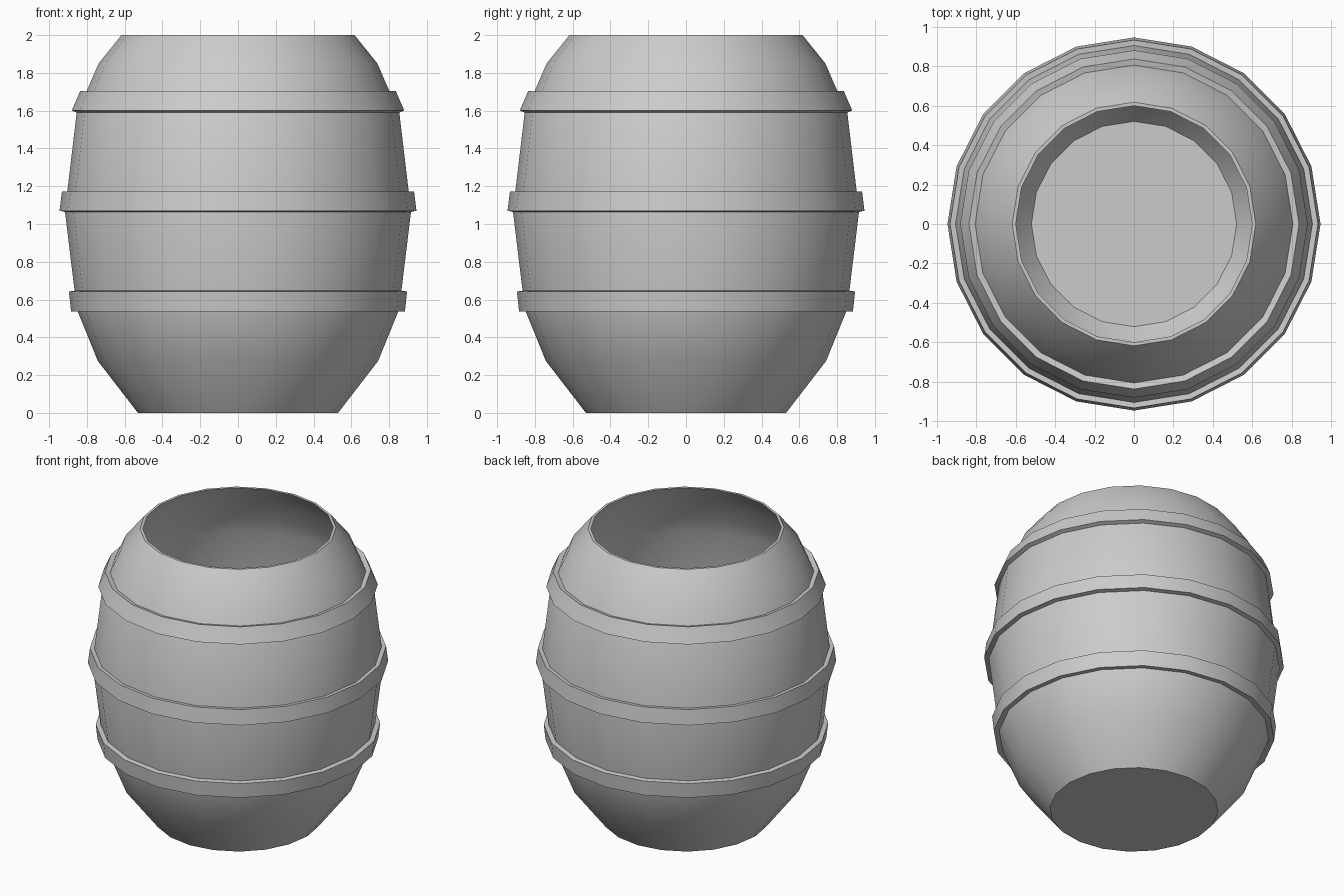
import bpy, bmesh, math

if "Cube" in bpy.data.objects:
    bpy.data.objects.remove(bpy.data.objects["Cube"])

SIDES = 20


def lathe(name, profile, cap_start=False, cap_end=False):
    """Revolve an (r, z) profile around z; optionally close its end rings."""
    bm = bmesh.new()
    rings = []
    for r, z in profile:
        rings.append([bm.verts.new((r * math.cos(2 * math.pi * i / SIDES),
                                    r * math.sin(2 * math.pi * i / SIDES), z))
                      for i in range(SIDES)])
    for a, b in zip(rings, rings[1:]):
        for i in range(SIDES):
            j = (i + 1) % SIDES
            bm.faces.new((a[i], a[j], b[j], b[i]))
    if cap_start:
        bm.faces.new(rings[0][::-1])
    if cap_end:
        bm.faces.new(rings[-1])
    mesh = bpy.data.meshes.new(name)
    bm.to_mesh(mesh)
    bm.free()
    ob = bpy.data.objects.new(name, mesh)
    bpy.context.collection.objects.link(ob)
    bpy.ops.object.select_all(action='DESELECT')
    ob.select_set(True)
    bpy.context.view_layer.objects.active = ob
    bpy.ops.object.shade_smooth_by_angle(angle=math.radians(30))
    return ob


# Barrel shell: outer wall up, over the rim, inner wall down to the floor
outer = [(0.53, 0), (0.742, 0.275), (0.85, 0.54), (0.865, 0.645),
         (0.916, 1.065), (0.904, 1.17), (0.854, 1.59), (0.805, 1.695),
         (0.738, 1.85), (0.617, 2.0)]
inner = [(r - 0.018, z) for r, z in reversed(outer[1:])] + [(0.52, 0.02)]
lathe("barrel_body", outer + inner, cap_start=True, cap_end=True)

# Hoops: bottom inner, bottom outer, top outer, top inner
lathe("lower_hoop", [(0.85, 0.54), (0.884, 0.538), (0.895, 0.642), (0.865, 0.647)])
lathe("middle_hoop", [(0.916, 1.064), (0.945, 1.07), (0.932, 1.173), (0.904, 1.17)])
lathe("upper_hoop", [(0.854, 1.59), (0.88, 1.601), (0.836, 1.703), (0.805, 1.695)])
